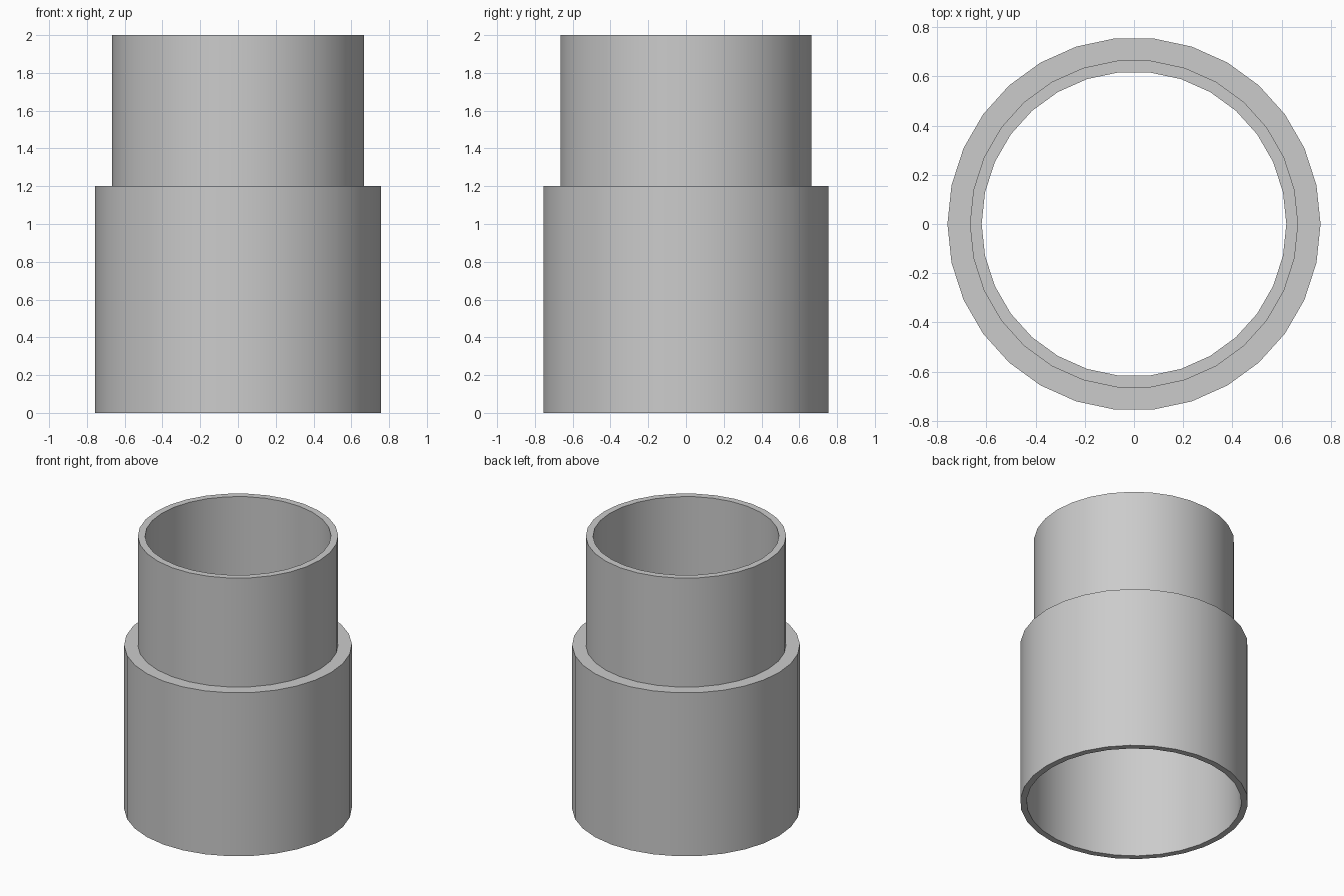
import bpy
import bmesh
import math

cube = bpy.data.objects.get("Cube")
if cube:
    bpy.data.objects.remove(cube, do_unlink=True)

SIDES = 30

# Plain grey for the whole coupling
grey = bpy.data.materials.new("plain_grey")
grey.use_nodes = True
colour = (0.6, 0.6, 0.6, 1)
grey.diffuse_color = colour
grey.node_tree.nodes["Principled BSDF"].inputs["Base Color"].default_value = colour


def lathe(name, profile):
    """Spin a closed (radius, height) profile about z into a faceted ring."""
    bm = bmesh.new()
    rings = []
    for r, z in profile:
        angles = [math.tau * i / SIDES for i in range(SIDES)]
        rings.append([bm.verts.new((r * math.cos(a), r * math.sin(a), z)) for a in angles])
    for k, low in enumerate(rings):
        high = rings[(k + 1) % len(rings)]
        for i in range(SIDES):
            j = (i + 1) % SIDES
            bm.faces.new((low[i], low[j], high[j], high[i]))
    bmesh.ops.recalc_face_normals(bm, faces=bm.faces)
    mesh = bpy.data.meshes.new(name)
    bm.to_mesh(mesh)
    bm.free()
    mesh.materials.append(grey)
    obj = bpy.data.objects.new(name, mesh)
    bpy.context.collection.objects.link(obj)
    bpy.ops.object.select_all(action="DESELECT")
    obj.select_set(True)
    bpy.context.view_layer.objects.active = obj
    bpy.ops.object.shade_smooth_by_angle(angle=math.radians(30))
    return obj


# Stepped pipe coupling: wide socket below, narrow collar above, open bore
lathe("pipe_coupling", [
    (0.758, 0), (0.758, 1.2),      # wide outer wall
    (0.667, 1.2), (0.667, 2),      # narrow outer wall
    (0.619, 2), (0.619, 1.15),     # narrow bore
    (0.715, 1.15), (0.715, 0),     # wide bore
])
